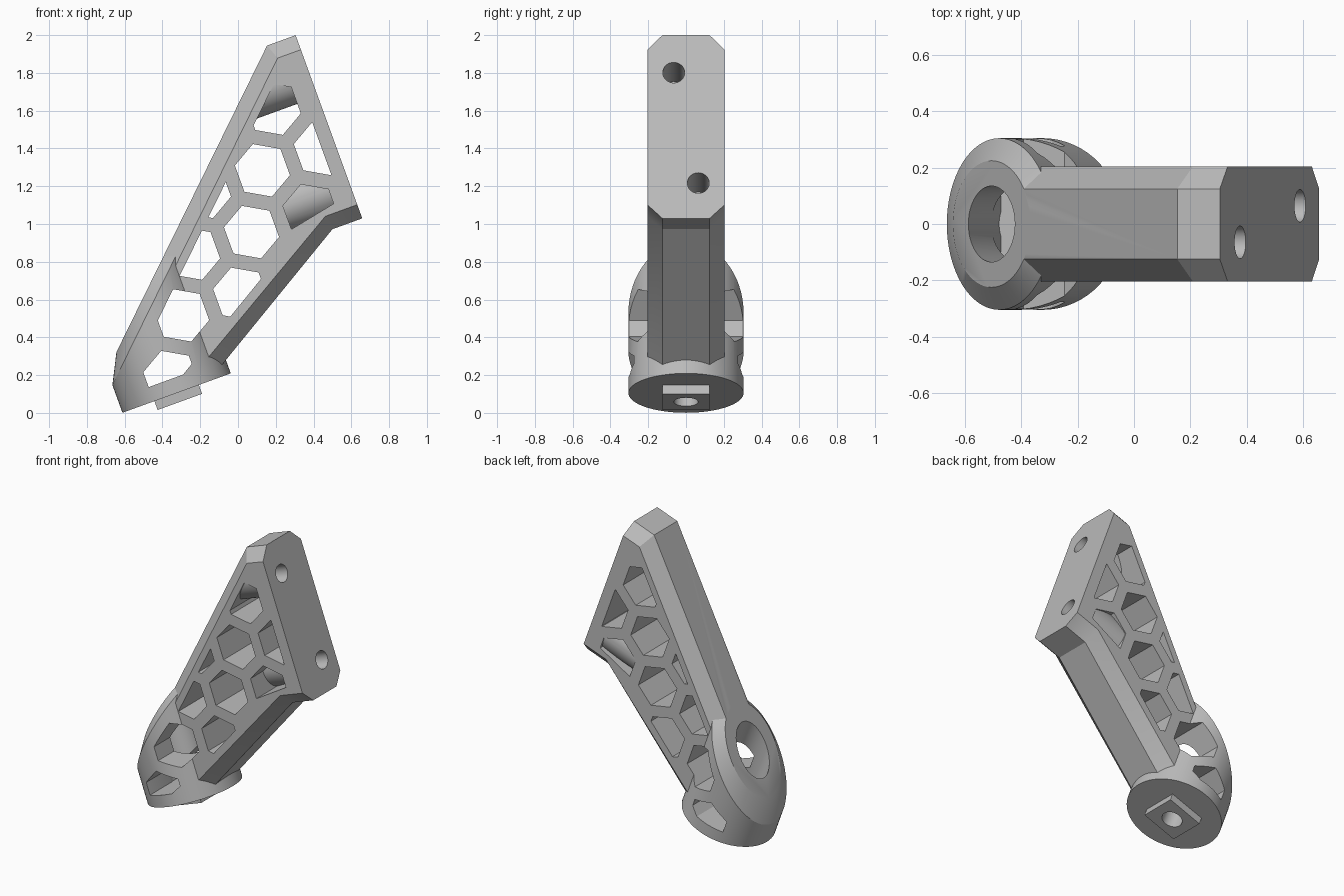
import bpy, bmesh, math
from mathutils import Matrix, Vector

cube = bpy.data.objects.get("Cube")
if cube:
    bpy.data.objects.remove(cube, do_unlink=True)

TILT = math.radians(20)
SLOPE, RISE = 0.96, 0.529          # long slanted back of the arm: z = RISE + SLOPE * x
HALF, FLAT = 0.205, 0.125          # arm half width, and half width of its flat edge
TUBE, BEVEL = 0.305, 0.08          # collar radius and bevel
BORE = 0.135
PITCH, HEX_R = 0.332, 0.148        # honeycomb


def slant(x, drop=0.0):
    return RISE + SLOPE * x - drop


def new_object(name, bm):
    bmesh.ops.recalc_face_normals(bm, faces=bm.faces)
    mesh = bpy.data.meshes.new(name)
    bm.to_mesh(mesh)
    bm.free()
    ob = bpy.data.objects.new(name, mesh)
    bpy.context.collection.objects.link(ob)
    return ob


def loft(name, rings):
    """Skin a stack of equal rings and cap both ends."""
    bm = bmesh.new()
    loops = [[bm.verts.new(p) for p in ring] for ring in rings]
    for a, b in zip(loops, loops[1:]):
        for i in range(len(a)):
            j = (i + 1) % len(a)
            bm.faces.new((a[i], a[j], b[j], b[i]))
    bm.faces.new(loops[0])
    bm.faces.new(loops[-1])
    return new_object(name, bm)


def plate(name, sections):
    """Side outlines (x, z) placed at successive y positions."""
    return loft(name, [[(x, y, z) for x, z in pts] for y, pts in sections])


def circle(r, n=64):
    return [(r * math.cos(2 * math.pi * i / n), r * math.sin(2 * math.pi * i / n))
            for i in range(n)]


def rod_z(name, r, z0, z1, n=64):
    return loft(name, [[(x, y, z) for x, y in circle(r, n)] for z in (z0, z1)])


def rod_x(name, r, x0, x1, y, z, n=48):
    return loft(name, [[(x, y + a, z + b) for a, b in circle(r, n)] for x in (x0, x1)])


def combine(target, tool, operation):
    mod = target.modifiers.new(operation, 'BOOLEAN')
    mod.operation, mod.object, mod.solver = operation, tool, 'EXACT'
    bpy.context.view_layer.objects.active = target
    bpy.ops.object.modifier_apply(modifier=mod.name)
    bpy.data.objects.remove(tool, do_unlink=True)


def clip(pts, a, b, c):
    """Keep the part of a polygon where a*x + b*z <= c."""
    out = []
    for p, q in zip(pts, pts[1:] + pts[:1]):
        dp, dq = (a * s[0] + b * s[1] - c for s in (p, q))
        if dp <= 0:
            out.append(p)
        if dp * dq < 0:
            t = dp / (dp - dq)
            out.append((p[0] + t * (q[0] - p[0]), p[1] + t * (q[1] - p[1])))
    return out


# Arm: wedge-shaped plate, bevelled on all edges but the mounting face
outer = [(0, 0.01), (0.196, 0.01), (1.072, 0.533), (1.24, 0.533),
         (1.24, slant(1.079)), (1.079, slant(1.079)), (0, slant(0))]
inner = [(0, 0.06), (0.12, 0.06), (1.06, 0.61), (1.24, 0.61),
         (1.24, 1.483), (1.109, slant(1.109, 0.11)), (0, slant(0, 0.11))]
bracket = plate("bracket", [(-HALF, inner), (-FLAT, outer), (FLAT, outer), (HALF, inner)])

# Collar: upright tube cut off along the slant, with a bevelled rim
collar = loft("collar", [
    [(x, y, 0) for x, y in circle(TUBE)],
    [(x, y, slant(x, BEVEL)) for x, y in circle(TUBE)],
    [(x, y, slant(x)) for x, y in circle(TUBE - BEVEL)]])
combine(bracket, collar, 'UNION')

# Square locating peg under the collar
side = [(-FLAT, -FLAT), (FLAT, -FLAT), (FLAT, FLAT), (-FLAT, FLAT)]
peg = loft("peg", [[(x, y, z) for x, y in side] for z in (-0.05, 0.03)])
combine(bracket, peg, 'UNION')

# Screw bore and its smaller through hole
combine(bracket, rod_z("bore", BORE, 0.08, 1.5), 'DIFFERENCE')
combine(bracket, rod_z("screw_hole", 0.065, -0.2, 0.2, 32), 'DIFFERENCE')

# Honeycomb openings, kept inside a border; solid sleeves remain around the bolts
BOLTS = {(3, 2): (0.065, 0.732), (3, 4): (-0.065, 1.354)}
CELLS = [(0, 0), (0.5, 1), (1.5, 1), (1, 2), (2, 2), (3, 2),
         (1.5, 3), (2.5, 3), (3.5, 3), (3, 4)]
for col, row in CELLS:
    cx, cz = col * PITCH, 0.09 + row * PITCH * math.sqrt(3) / 2
    hexagon = [(cx + HEX_R * math.sin(k * math.pi / 3), cz + HEX_R * math.cos(k * math.pi / 3))
               for k in range(6)]
    floor = (0.2, -1, -0.433) if (col, row) == (3, 2) else (0.597, -1, -0.041)
    for plane in [(-SLOPE, 1, RISE - 0.17), floor, (0, -1, -0.08), (1, 0, 1.165)]:
        hexagon = clip(hexagon, *plane)
    cutter = plate("cell", [(-0.5, hexagon), (0.5, hexagon)])
    if (col, row) in BOLTS:
        combine(cutter, rod_x("sleeve", 0.134, 0.5, 1.4, *BOLTS[col, row]), 'DIFFERENCE')
    combine(bracket, cutter, 'DIFFERENCE')

# Bolt holes in the mounting face
for y, z in BOLTS.values():
    combine(bracket, rod_x("bolt_hole", 0.058, 0.94, 1.4, y, z, 32), 'DIFFERENCE')

# Lean the whole part and set it on the ground
bracket.data.transform(Matrix.Translation(Vector((-0.325, 0, 0.105)))
                       @ Matrix.Rotation(-TILT, 4, 'Y'))

# Plain grey plastic
grey = bpy.data.materials.new("grey plastic")
grey.use_nodes = True
colour = (0.5, 0.5, 0.5, 1)
grey.diffuse_color = colour
grey.node_tree.nodes["Principled BSDF"].inputs["Base Color"].default_value = colour
bracket.data.materials.clear()
bracket.data.materials.append(grey)
for poly in bracket.data.polygons:
    poly.material_index = 0

bpy.ops.object.select_all(action='DESELECT')
bracket.select_set(True)
bpy.context.view_layer.objects.active = bracket
bpy.ops.object.shade_smooth_by_angle(angle=math.radians(25))
